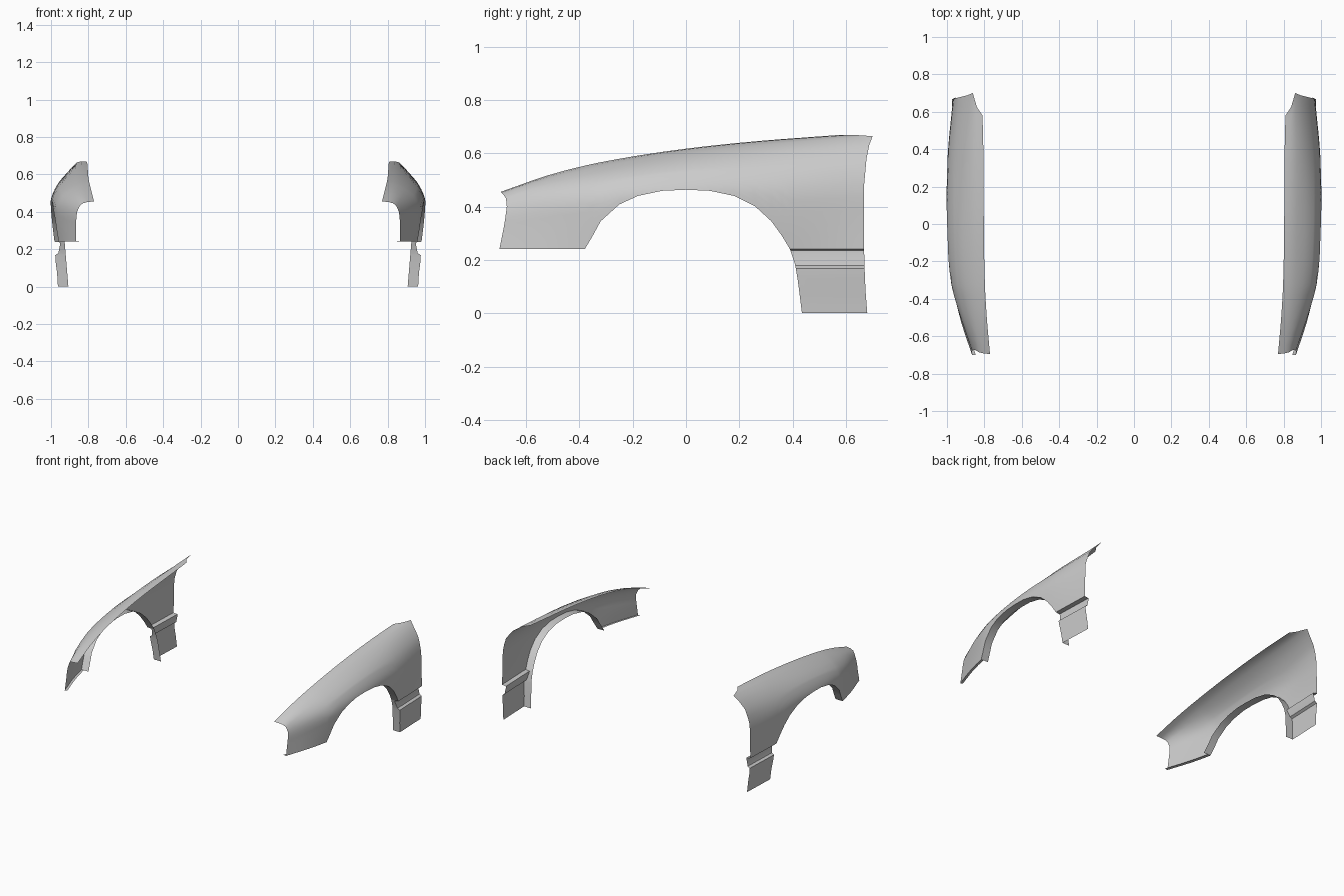
import bpy, bmesh, math

if "Cube" in bpy.data.objects:
    bpy.data.objects.remove(bpy.data.objects["Cube"])

# Cross-sections along the car: y, then (x, z) from the bonnet edge down to the sill
SECTIONS = [
    (-.69, (.77, .455), (.805, .452), (.83, .445), (.847, .43), (.86, .40), (.865, .36), (.866, .24)),
    (-.50, (.787, .522), (.82, .517), (.85, .507), (.88, .487), (.91, .455), (.928, .40), (.93, .24)),
    (-.30, (.798, .570), (.83, .565), (.865, .553), (.905, .53), (.945, .50), (.98, .43), (.972, .24)),
    (0.0, (.803, .617), (.835, .614), (.87, .60), (.915, .575), (.96, .54), (1.0, .46), (.985, .24)),
    (.35, (.805, .652), (.835, .65), (.87, .637), (.915, .605), (.957, .56), (.997, .46), (.982, .24)),
    (.67, (.81, .669), (.84, .669), (.862, .664), (.895, .63), (.935, .58), (.968, .46), (.972, .24)),
]
# Wheel arch opening (y, z)
ARCH = [(-.38, .24), (-.35, .29), (-.32, .345), (-.25, .408), (-.18, .44), (-.09, .459), (0, .463),
        (.09, .459), (.18, .44), (.26, .40), (.32, .345), (.36, .29), (.39, .24)]
# Lower panel behind the wheel: x offset and z
LOWER = [(0, .24), (-.03, .236), (-.03, .225), (-.02, .178), (-.004, .168),
         (-.006, .13), (-.014, .07), (-.018, 0)]
SHELF_BACK = [.58, .625, .70, .687, .677]
SIDE_ROWS = 7


def lerp_table(table, v):
    """Piecewise linear lookup in a list of (key, value), sorted by key."""
    for (a, p), (b, q) in zip(table, table[1:]):
        if v <= b:
            t = max(0, (v - a) / (b - a))
            return p + (q - p) * t
    return table[-1][1]


def smooth(ys, vs, y):
    """Cubic Hermite interpolation."""
    n = len(ys)
    i = max(j for j in range(n - 1) if y >= ys[j] - 1e-6 or j == 0)

    def slope(k):
        a, b = max(k - 1, 0), min(k + 1, n - 1)
        return (vs[b] - vs[a]) / (ys[b] - ys[a])
    h = ys[i + 1] - ys[i]
    t = (y - ys[i]) / h
    return ((2*t**3 - 3*t**2 + 1) * vs[i] + (t**3 - 2*t**2 + t) * h * slope(i)
            + (3*t**2 - 2*t**3) * vs[i + 1] + (t**3 - t**2) * h * slope(i + 1))


def section(y):
    ys = [s[0] for s in SECTIONS]
    return [tuple(smooth(ys, [s[k][c] for s in SECTIONS], y) for c in (0, 1)) for k in range(1, 8)]


def front_edge(z):
    return lerp_table([(.24, -.70), (.34, -.68), (.40, -.672), (.43, -.675), (.445, -.685), (.455, -.695)], z)


def back_edge(z):
    return lerp_table([(0, .68), (.1, .672), (.24, .668), (.48, .668), (.58, .677)], z)


def trim(y, front, back):
    """Stretch the ends of the panel to their trimmed outline."""
    if y > .42:
        return .42 + (y - .42) / .25 * (back - .42)
    if y < -.42:
        return -.42 + (y + .42) / -.27 * (front + .42)
    return y


def column(y):
    pts = section(y)
    low = lerp_table(ARCH, y) if -.38 < y < .39 else .24
    out = [(x, trim(y, front_edge(z), SHELF_BACK[i]), z) for i, (x, z) in enumerate(pts[:5])]
    (xd, zd), (xe, ze), (xg, zg) = pts[4:]
    for r in range(1, SIDE_ROWS + 1):
        z = zd + (low - zd) * r / SIDE_ROWS
        if z > ze:
            t = (zd - z) / (zd - ze)
            x = xd + (xe - xd) * (1.5 * t - .5 * t * t)
        else:
            x = xe + (xg - xe) * ((ze - z) / (ze - zg)) ** 2
        out.append((x, trim(y, front_edge(z), back_edge(z)), z))
    return out


def add_grid(bm, rows):
    vs = [[bm.verts.new(p) for p in row] for row in rows]
    for a, b in zip(vs, vs[1:]):
        for i in range(len(a) - 1):
            bm.faces.new((a[i], a[i + 1], b[i + 1], b[i]))


bm = bmesh.new()

# Main skin
front_ys = [-.69, -.64, -.58, -.52, -.45]
rear_ys = [.44, .50, .56, .62, .67]
cols = [column(y) for y in front_ys + [a[0] for a in ARCH] + rear_ys]
add_grid(bm, cols)

# Stepped lower panel
panel_ys = [.39] + rear_ys
panel = []
for dx, z in LOWER:
    y0 = lerp_table([(0, .435), (.12, .42), (.18, .41), (.24, .39)], z)
    row = []
    for y in panel_ys:
        t = (y - .39) / .28
        yy = y0 + t * (back_edge(z) - y0)
        if z == .24:
            yy = trim(y, 0, back_edge(z))
        row.append((section(y)[6][0] + dx, yy, z))
    panel.append(row)
add_grid(bm, panel)

# Wheel arch return flange
nf = len(front_ys)
lip = [c[-1] for c in cols[nf:nf + len(ARCH)]]
add_grid(bm, [lip, [(x - .055, y, z) for x, y, z in lip]])
edge = [r[0] for r in panel]
add_grid(bm, [edge, [(.927 - .02 * (1 - z / .24), y, z) for x, y, z in edge]])

# Narrow return under the nose
nose = [c[-1] for c in cols[:nf + 1]]
add_grid(bm, [nose, [(x - .02, y, z + .003) for x, y, z in nose]])

bmesh.ops.remove_doubles(bm, verts=bm.verts, dist=.0005)
bmesh.ops.recalc_face_normals(bm, faces=bm.faces)
skin = max(bm.faces, key=lambda f: f.calc_center_median().x)
if skin.normal.x < 0:
    bmesh.ops.reverse_faces(bm, faces=bm.faces)

mesh = bpy.data.meshes.new("front_fenders")
bm.to_mesh(mesh)
bm.free()
fender = bpy.data.objects.new("front_fenders", mesh)
bpy.context.collection.objects.link(fender)
bpy.context.view_layer.objects.active = fender
fender.select_set(True)
bpy.ops.object.shade_smooth_by_angle(angle=math.radians(30))

# Opposite fender
mirror = fender.modifiers.new("other_side", 'MIRROR')
mirror.use_axis = (True, False, False)
mirror.use_mirror_merge = False
